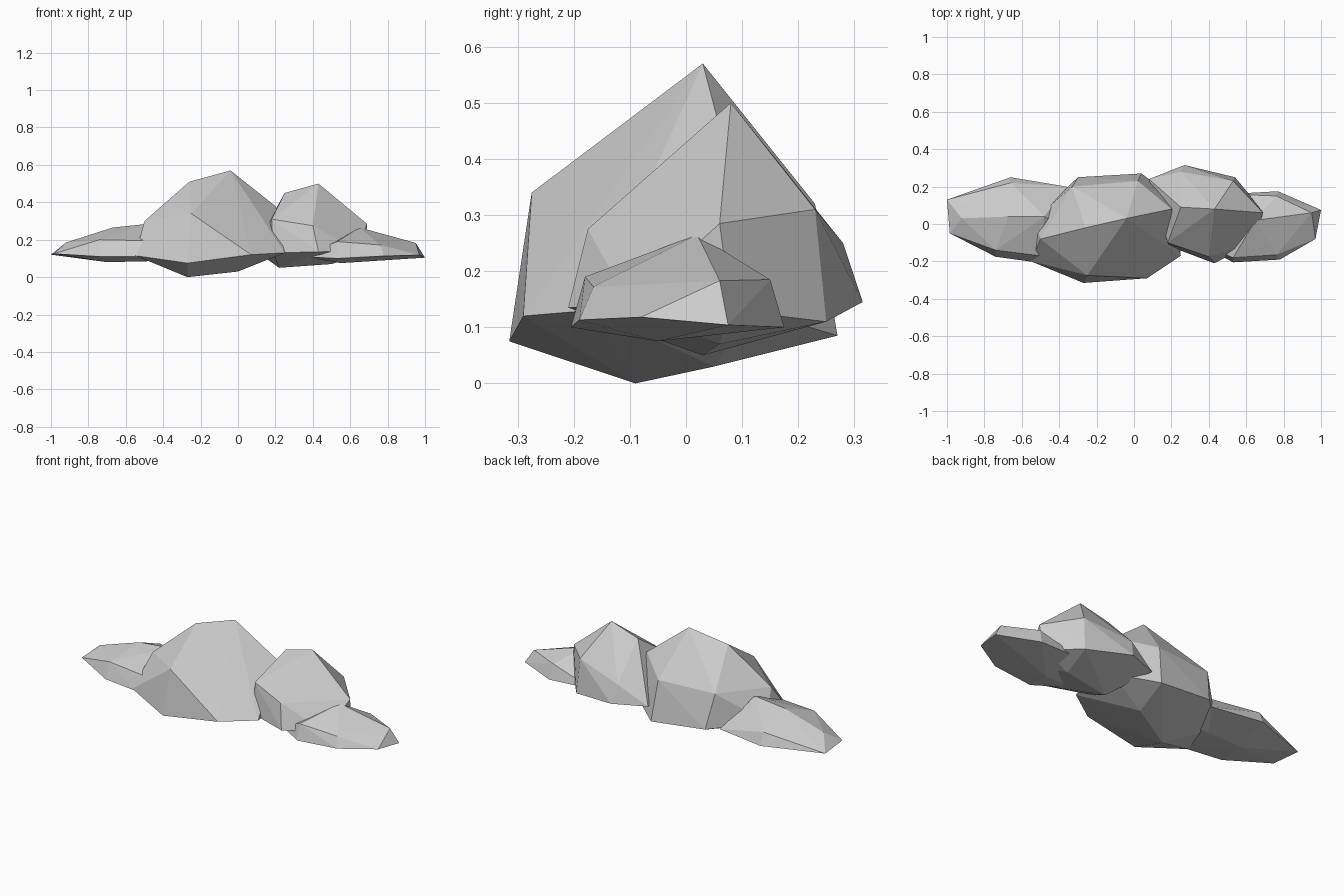
import bpy, bmesh


def puff(name, points):
    """Faceted cloud lump: convex hull around a few corner points."""
    bm = bmesh.new()
    for p in points:
        bm.verts.new(p)
    hull = bmesh.ops.convex_hull(bm, input=bm.verts[:])
    loose = [v for v in bm.verts if not v.link_faces]
    bmesh.ops.delete(bm, geom=loose, context='VERTS')
    bmesh.ops.recalc_face_normals(bm, faces=bm.faces[:])
    mesh = bpy.data.meshes.new(name)
    bm.to_mesh(mesh)
    bm.free()
    obj = bpy.data.objects.new(name, mesh)
    bpy.context.collection.objects.link(obj)
    return obj


# large central lump: crown, shoulders, rim, underside
puff("main_puff", [
    (-.04, .03, .57), (-.26, -.02, .51),
    (-.25, -.275, .34), (-.50, -.08, .30), (.20, .08, .38), (.02, .23, .32), (-.33, .2, .32),
    (-.55, -.20, .115), (-.27, -.315, .075), (.07, -.29, .12), (.25, -.17, .13),
    (.24, .12, .13), (.04, .27, .085), (-.30, .25, .12), (-.54, .02, .14),
    (-.27, -.09, 0), (0, .05, .03)])

# second lump, to the right
puff("right_puff", [
    (.43, .08, .50), (.25, .09, .45),
    (.40, -.175, .275), (.18, -.10, .31), (.69, .06, .285), (.53, .23, .31), (.25, .28, .25),
    (.19, -.12, .13), (.43, -.21, .135), (.64, -.10, .14), (.68, .08, .13),
    (.54, .25, .11), (.27, .315, .145), (.08, .24, .15),
    (.22, .03, .05), (.50, .06, .07)])

# low lump at the right end
puff("right_end_puff", [
    (.65, .02, .265), (.53, -.18, .19), (.76, -.165, .172), (.95, .06, .183), (.76, .15, .185),
    (.34, -.10, .11), (.53, -.205, .10), (.78, -.19, .113), (.97, -.08, .118),
    (1, .075, .104), (.77, .175, .10), (.50, .16, .11), (.55, -.05, .075)])

# low lump at the left end
puff("left_end_puff", [
    (-.67, .04, .265), (-.48, .04, .285), (-.92, .03, .185), (-.74, -.14, .20), (-.50, -.17, .195),
    (-.66, .22, .19), (-1, .13, .12), (-.985, -.05, .125), (-.74, -.175, .11),
    (-.52, -.205, .11), (-.66, .25, .12), (-.36, .20, .12), (-.30, -.05, .15),
    (-.70, .03, .08), (-.48, .03, .085)])
